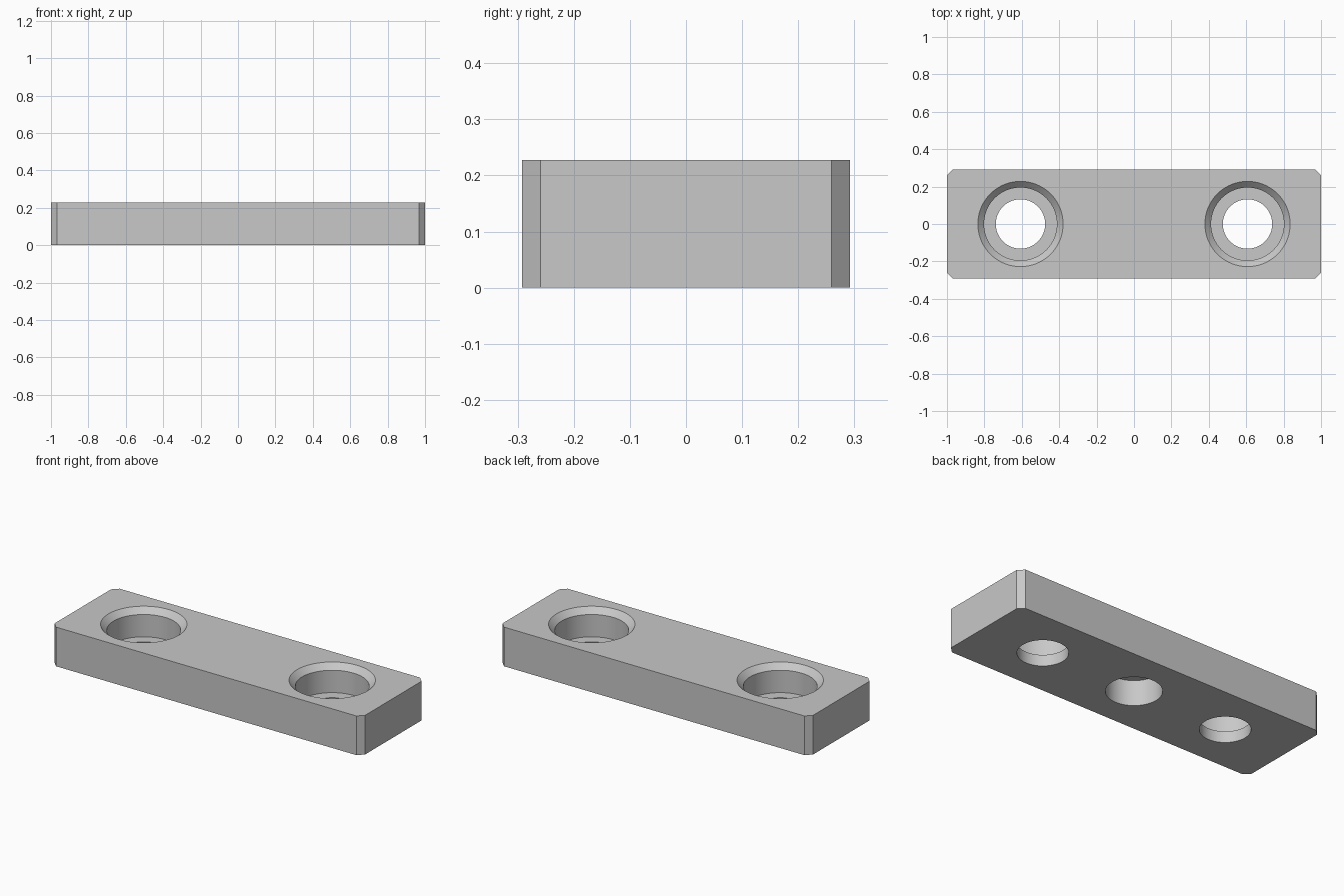
import bpy
import bmesh
from math import radians
from mathutils import Matrix

LENGTH, WIDTH, HEIGHT = 2.0, 0.585, 0.228
CORNER = 0.033
HOLE_X = 0.607
OVER = 0.05  # how far cutters reach past the surface

cube = bpy.data.objects.get("Cube")
if cube:
    bpy.data.objects.remove(cube, do_unlink=True)

grey = bpy.data.materials.new("plain grey")
grey.use_nodes = True
colour = (0.58, 0.58, 0.58, 1)
grey.diffuse_color = colour
grey.node_tree.nodes["Principled BSDF"].inputs["Base Color"].default_value = colour


def new_object(name, bm):
    bmesh.ops.recalc_face_normals(bm, faces=bm.faces)
    mesh = bpy.data.meshes.new(name)
    bm.to_mesh(mesh)
    bm.free()
    mesh.materials.append(grey)
    obj = bpy.data.objects.new(name, mesh)
    bpy.context.collection.objects.link(obj)
    return obj


def turned_cutter(name, x, profile):
    """Solid of revolution about a vertical axis from (radius, z) points."""
    bm = bmesh.new()
    verts = [bm.verts.new((r, 0, z)) for r, z in profile]
    edges = [bm.edges.new(pair) for pair in zip(verts, verts[1:])]
    bmesh.ops.spin(bm, geom=verts + edges, cent=(0, 0, 0), axis=(0, 0, 1),
                   angle=radians(360), steps=72, use_merge=True)
    bmesh.ops.remove_doubles(bm, verts=bm.verts, dist=1e-5)
    bmesh.ops.translate(bm, verts=bm.verts, vec=(x, 0, 0))
    obj = new_object(name, bm)
    obj.hide_render = True
    return obj


# Block with chamfered upright corners
bm = bmesh.new()
bmesh.ops.create_cube(bm, size=1, matrix=Matrix.Translation((0, 0, HEIGHT / 2))
                      @ Matrix.Diagonal((LENGTH, WIDTH, HEIGHT, 1)))
upright = [e for e in bm.edges
           if abs(e.verts[0].co.z - e.verts[1].co.z) > HEIGHT / 2]
bmesh.ops.bevel(bm, geom=upright, offset=CORNER, segments=1, affect='EDGES')
block = new_object("mounting_block", bm)

# Counterbored screw holes with a chamfered rim
bore, seat, rim, floor = 0.132, 0.195, 0.228, 0.065
screw_profile = [(0, -OVER), (bore, -OVER), (bore, floor), (seat, floor),
                 (seat, HEIGHT - (rim - seat)), (rim, HEIGHT),
                 (rim, HEIGHT + OVER), (0, HEIGHT + OVER)]
cutters = [turned_cutter(f"{side}_screw_hole_cutter", x, screw_profile)
           for side, x in (("left", HOLE_X), ("right", -HOLE_X))]

# Blind hole in the underside
pocket, depth = 0.146, 0.147
cutters.append(turned_cutter("underside_pocket_cutter", 0,
                             [(0, -OVER), (pocket, -OVER), (pocket, depth), (0, depth)]))

# Cut the holes, then tidy the cutters away
bpy.ops.object.select_all(action='DESELECT')
bpy.context.view_layer.objects.active = block
block.select_set(True)
for cutter in cutters:
    cut = block.modifiers.new(cutter.name, 'BOOLEAN')
    cut.operation = 'DIFFERENCE'
    cut.solver = 'EXACT'
    cut.object = cutter
    bpy.ops.object.modifier_apply(modifier=cut.name)
    bpy.data.objects.remove(cutter, do_unlink=True)

bpy.ops.object.shade_smooth_by_angle(angle=radians(30))
